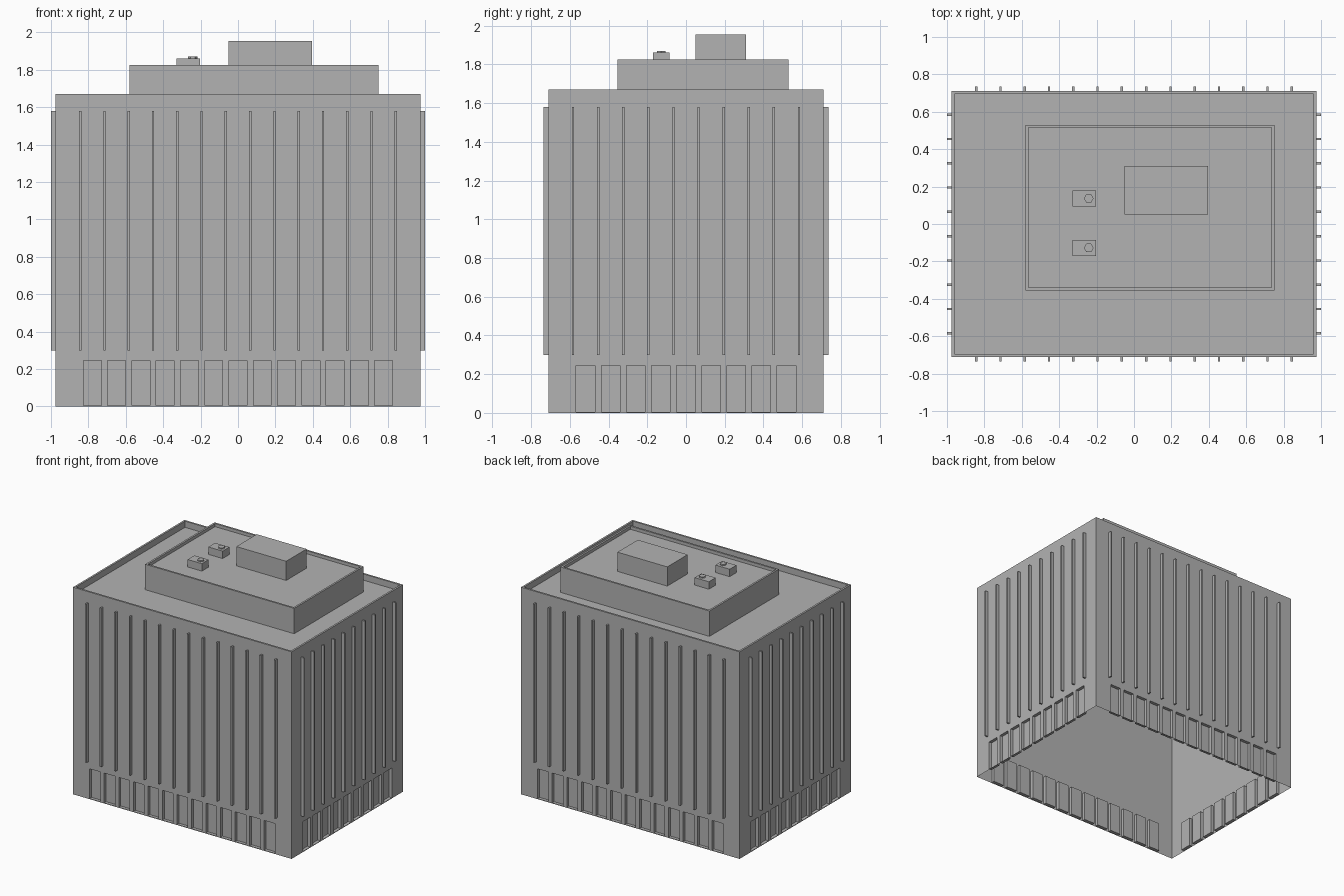
import bpy, bmesh
from mathutils import Vector, Matrix

if "Cube" in bpy.data.objects:
    bpy.data.objects.remove(bpy.data.objects["Cube"])

HX, HY, TOP = 0.975, 0.71, 1.67      # half width, half depth and height of the main walls
BAY = 0.1297                         # spacing of fins and windows

grey = bpy.data.materials.new("concrete_grey")
grey.diffuse_color = (0.45, 0.45, 0.45, 1)
grey.use_nodes = True
grey.node_tree.nodes["Principled BSDF"].inputs["Base Color"].default_value = (0.45, 0.45, 0.45, 1)


def finish(name, bm):
    mesh = bpy.data.meshes.new(name)
    bm.to_mesh(mesh)
    bm.free()
    mesh.materials.append(grey)
    obj = bpy.data.objects.new(name, mesh)
    bpy.context.collection.objects.link(obj)
    return obj


def add_box(bm, lo, hi):
    lo, hi = Vector(lo), Vector(hi)
    size = Matrix.Diagonal((*(hi - lo), 1))
    bmesh.ops.create_cube(bm, size=1, matrix=Matrix.Translation((lo + hi) / 2) @ size)


def push(bm, face, offset):
    """Extrude one face by an offset."""
    new = bmesh.ops.extrude_discrete_faces(bm, faces=[face])["faces"][0]
    bmesh.ops.translate(bm, verts=new.verts[:], vec=offset)


def roofed_block(lo, hi, rim, deck):
    """Bottomless box whose roof is sunk behind a thin parapet."""
    bm = bmesh.new()
    add_box(bm, lo, hi)
    bm.normal_update()
    bottom = [f for f in bm.faces if f.normal.z < -0.5]
    bmesh.ops.delete(bm, geom=bottom, context='FACES_ONLY')
    roof = next(f for f in bm.faces if f.normal.z > 0.5)
    bmesh.ops.inset_individual(bm, faces=[roof], thickness=rim, use_even_offset=True)
    push(bm, roof, (0, 0, deck - hi[2]))
    bm.normal_update()
    return bm


def centres(count):
    return [(i - (count - 1) / 2) * BAY for i in range(count)]


# Main walls with a row of recessed windows along each side
SILL, HEAD, HALF, DEPTH = 0.005, 0.245, 0.048, 0.025
bm = roofed_block((-HX, -HY, 0), (HX, HY, TOP), 0.015, 1.62)


def wall_faces(axis):
    half = (HX, HY)[axis]
    return [f for f in bm.faces if abs(f.calc_center_median()[axis]) > half - 0.001]


def cut(axis, point, normal):
    faces = wall_faces(axis)
    edges = {e for f in faces for e in f.edges}
    verts = {v for f in faces for v in f.verts}
    bmesh.ops.bisect_plane(bm, geom=[*faces, *edges, *verts], plane_co=point, plane_no=normal)


for axis, count in ((1, 13), (0, 9)):
    along = 1 - axis
    direction = Vector((1, 0, 0)) if along == 0 else Vector((0, 1, 0))
    for z in (SILL, HEAD):
        cut(axis, (0, 0, z), (0, 0, 1))
    for c in centres(count):
        for edge in (c - HALF, c + HALF):
            cut(axis, direction * edge, direction)
    bm.normal_update()
    for f in wall_faces(axis):
        mid = f.calc_center_median()
        in_row = SILL < mid.z < HEAD
        if in_row and any(abs(mid[along] - c) < HALF / 2 for c in centres(count)):
            push(bm, f, -DEPTH * f.normal)
finish("main_walls", bm)

# Vertical fins on all four sides
FIN, LOW, HIGH, OUT = 0.006, 0.30, 1.58, 0.025
for name, side in (("front_fins", -1), ("back_fins", 1)):
    bm = bmesh.new()
    y0, y1 = sorted((side * HY, side * (HY + OUT)))
    for x in centres(14):
        add_box(bm, (x - FIN, y0, LOW), (x + FIN, y1, HIGH))
    finish(name, bm)
for name, side in (("right_fins", -1), ("left_fins", 1)):
    bm = bmesh.new()
    x0, x1 = sorted((side * HX, side * (HX + OUT)))
    for y in centres(10):
        add_box(bm, (x0, y - FIN, LOW), (x1, y + FIN, HIGH))
    finish(name, bm)

# Upper storey with its own parapet
DECK = 1.80
finish("upper_storey", roofed_block((-0.58, -0.355, 1.62), (0.75, 0.53, 1.825), 0.015, DECK))

# Plant room on the upper roof
bm = bmesh.new()
add_box(bm, (-0.05, 0.05, DECK), (0.395, 0.31, 1.955))
finish("plant_room", bm)

# Two roof ventilation units with six-sided caps
for name, y in (("front_vent_unit", -0.128), ("back_vent_unit", 0.137)):
    bm = bmesh.new()
    add_box(bm, (-0.33, y - 0.043, DECK), (-0.203, y + 0.043, 1.86))
    finish(name, bm)
    bm = bmesh.new()
    turn = Matrix.Rotation(1.5708, 4, 'Z')
    bmesh.ops.create_cone(bm, cap_ends=True, segments=6, radius1=0.026, radius2=0.026, depth=0.01,
                          matrix=Matrix.Translation((-0.242, y, 1.865)) @ turn)
    finish(name + "_cap", bm)
